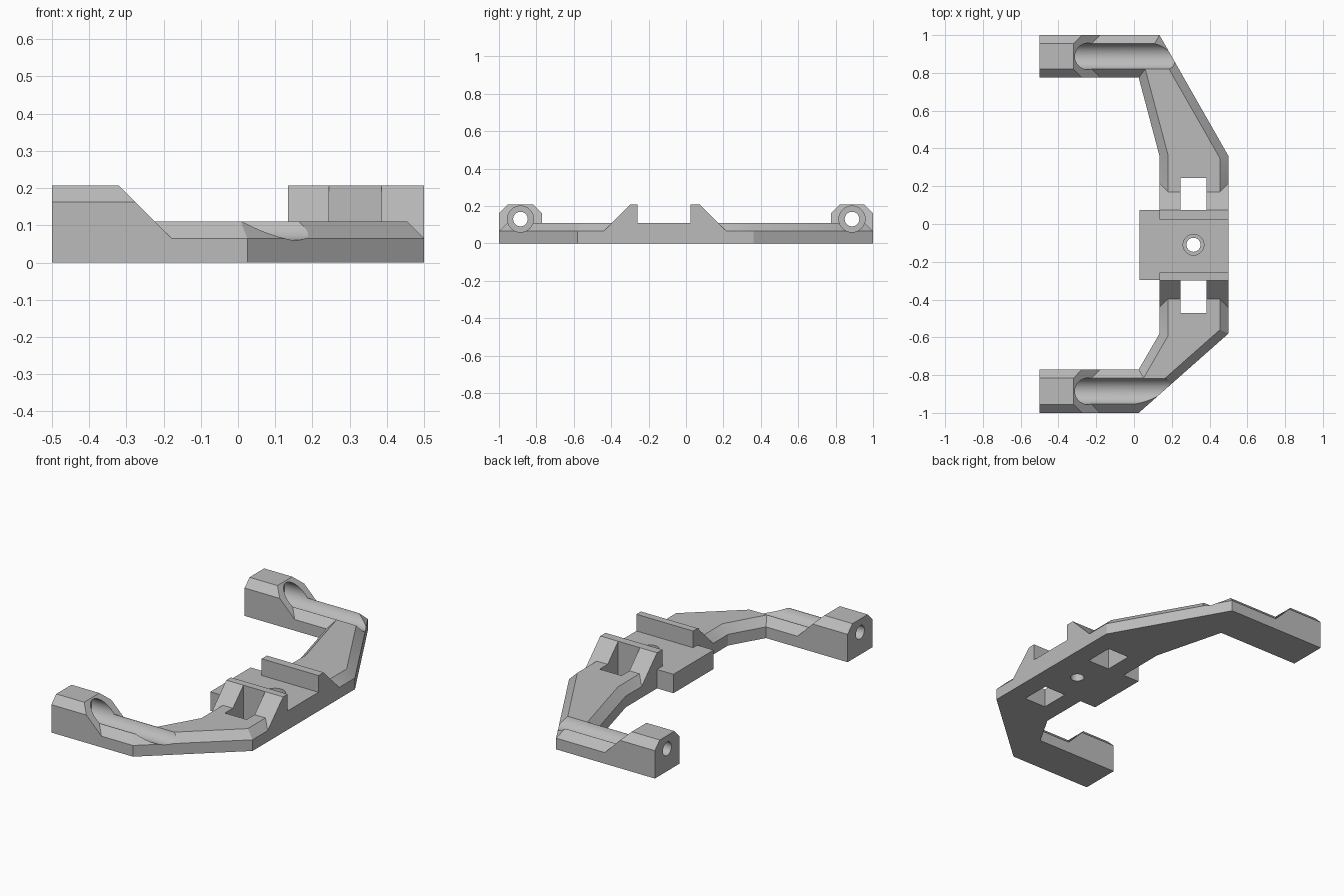
import bpy
import bmesh
import math
from mathutils import Vector, Matrix

if "Cube" in bpy.data.objects:
    bpy.data.objects.remove(bpy.data.objects["Cube"], do_unlink=True)

grey = bpy.data.materials.new("plain_grey")
grey.use_nodes = True
grey.diffuse_color = (0.5, 0.5, 0.5, 1)
grey.node_tree.nodes["Principled BSDF"].inputs["Base Color"].default_value = (0.5, 0.5, 0.5, 1)


def finish(name, bm):
    bmesh.ops.recalc_face_normals(bm, faces=bm.faces[:])
    mesh = bpy.data.meshes.new(name)
    bm.to_mesh(mesh)
    bm.free()
    mesh.materials.append(grey)
    obj = bpy.data.objects.new(name, mesh)
    bpy.context.scene.collection.objects.link(obj)
    return obj


def loft(bm, rings):
    """Skin a stack of equal rings and cap both ends."""
    loops = [[bm.verts.new(p) for p in ring] for ring in rings]
    for a, b in zip(loops, loops[1:]):
        for i in range(len(a)):
            j = (i + 1) % len(a)
            bm.faces.new((a[i], a[j], b[j], b[i]))
    bm.faces.new(loops[0])
    bm.faces.new(loops[-1])


def prism_x(bm, profile, x0, x1):
    loft(bm, [[(x, y, z) for y, z in profile] for x in (x0, x1)])


def box(name, x0, x1, y0, y1, z0, z1):
    bm = bmesh.new()
    prism_x(bm, [(y0, z0), (y1, z0), (y1, z1), (y0, z1)], x0, x1)
    return finish(name, bm)


def rod(name, radius, start, end):
    start, end = Vector(start), Vector(end)
    axis = end - start
    bm = bmesh.new()
    bmesh.ops.create_cone(
        bm, cap_ends=True, segments=48, radius1=radius, radius2=radius, depth=axis.length,
        matrix=Matrix.Translation((start + end) / 2) @ axis.to_track_quat("Z", "Y").to_matrix().to_4x4())
    return finish(name, bm)


def inset(points, d):
    """Mitred inward offset of a clockwise outline."""
    result = []
    for i, p in enumerate(points):
        p = Vector(p)
        a = (p - Vector(points[i - 1])).normalized()
        b = (Vector(points[(i + 1) % len(points)]) - p).normalized()
        na, nb = Vector((a.y, -a.x)), Vector((b.y, -b.x))
        result.append(p + (na + nb) * d / (1 + na.dot(nb)))
    return result


SHOULDER, TOP, PEAK, CHAMFER = 0.065, 0.11, 0.207, 0.045

# Bowed frame with chamfered upper edges
outline = [(-0.5, 1), (0.135, 1), (0.5, 0.36), (0.5, -0.58), (0.025, -1), (-0.5, -1),
           (-0.5, -0.77), (0.025, -0.77), (0.135, -0.58), (0.135, 0.36),
           (0.025, 0.775), (-0.5, 0.775)]
bm = bmesh.new()
loft(bm, [[(x, y, 0) for x, y in outline],
          [(x, y, SHOULDER) for x, y in outline],
          [(x, y, TOP) for x, y in inset(outline, CHAMFER)]])
frame = finish("bracket_frame", bm)

adds, cuts = [], []

# Flat centre pad
adds.append(box("centre_pad", 0.03, 0.5, -0.297, 0.073, 0, TOP))

# Ramped fins either side of the pad, each with a square slot behind it
for side, inner, outer in ((-1, -0.258, -0.3), (1, 0.025, 0.073)):
    foot = outer + side * (PEAK - SHOULDER)
    bm = bmesh.new()
    prism_x(bm, [(inner, 0), (inner, PEAK), (outer, PEAK), (foot, SHOULDER), (foot, 0)],
            0.135, 0.5)
    adds.append(finish("ramped_fin", bm))
    far = outer + side * 0.17
    cuts.append(box("slot_cutter", 0.245, 0.385, min(outer, far), max(outer, far), -0.1, 0.4))

# End blocks with a sloped face, plus their bore and open groove
for y0, y1 in ((-1, -0.77), (0.775, 1)):
    shoulder = PEAK - CHAMFER
    bm = bmesh.new()
    prism_x(bm, [(y0, 0), (y1, 0), (y1, shoulder), (y1 - CHAMFER, PEAK),
                 (y0 + CHAMFER, PEAK), (y0, shoulder)], -0.5, -0.178)
    cut = bmesh.ops.bisect_plane(bm, geom=bm.verts[:] + bm.edges[:] + bm.faces[:],
                                 plane_co=(-0.32, 0, PEAK), plane_no=(1, 0, 1),
                                 clear_outer=True)
    bmesh.ops.edgenet_fill(bm, edges=[e for e in cut["geom_cut"]
                                      if isinstance(e, bmesh.types.BMEdge)])
    adds.append(finish("end_block", bm))
    mid = (y0 + y1) / 2
    cuts.append(rod("groove_cutter", 0.07, (-0.37, mid, 0.13), (0.6, mid, 0.13)))
    cuts.append(rod("bore_cutter", 0.039, (-0.6, mid, 0.13), (-0.3, mid, 0.13)))

# Counterbored screw hole in the pad
cuts.append(rod("screw_hole_cutter", 0.037, (0.315, -0.11, -0.1), (0.315, -0.11, 0.3)))
cuts.append(rod("screw_head_cutter", 0.055, (0.315, -0.11, 0.06), (0.315, -0.11, 0.3)))

# Join the solids, cut the openings and keep the finished mesh
for part, operation in [(p, "UNION") for p in adds] + [(c, "DIFFERENCE") for c in cuts]:
    mod = frame.modifiers.new(part.name, "BOOLEAN")
    mod.operation = operation
    mod.solver = "EXACT"
    mod.object = part
    part.hide_render = True
bpy.context.view_layer.update()
result = bpy.data.meshes.new_from_object(frame.evaluated_get(bpy.context.evaluated_depsgraph_get()))
frame.modifiers.clear()
frame.data = result
frame.data.materials.clear()
frame.data.materials.append(grey)
for part in adds + cuts:
    bpy.data.objects.remove(part, do_unlink=True)

bpy.ops.object.select_all(action="DESELECT")
frame.select_set(True)
bpy.context.view_layer.objects.active = frame
bpy.ops.object.shade_smooth_by_angle(angle=math.radians(25))
